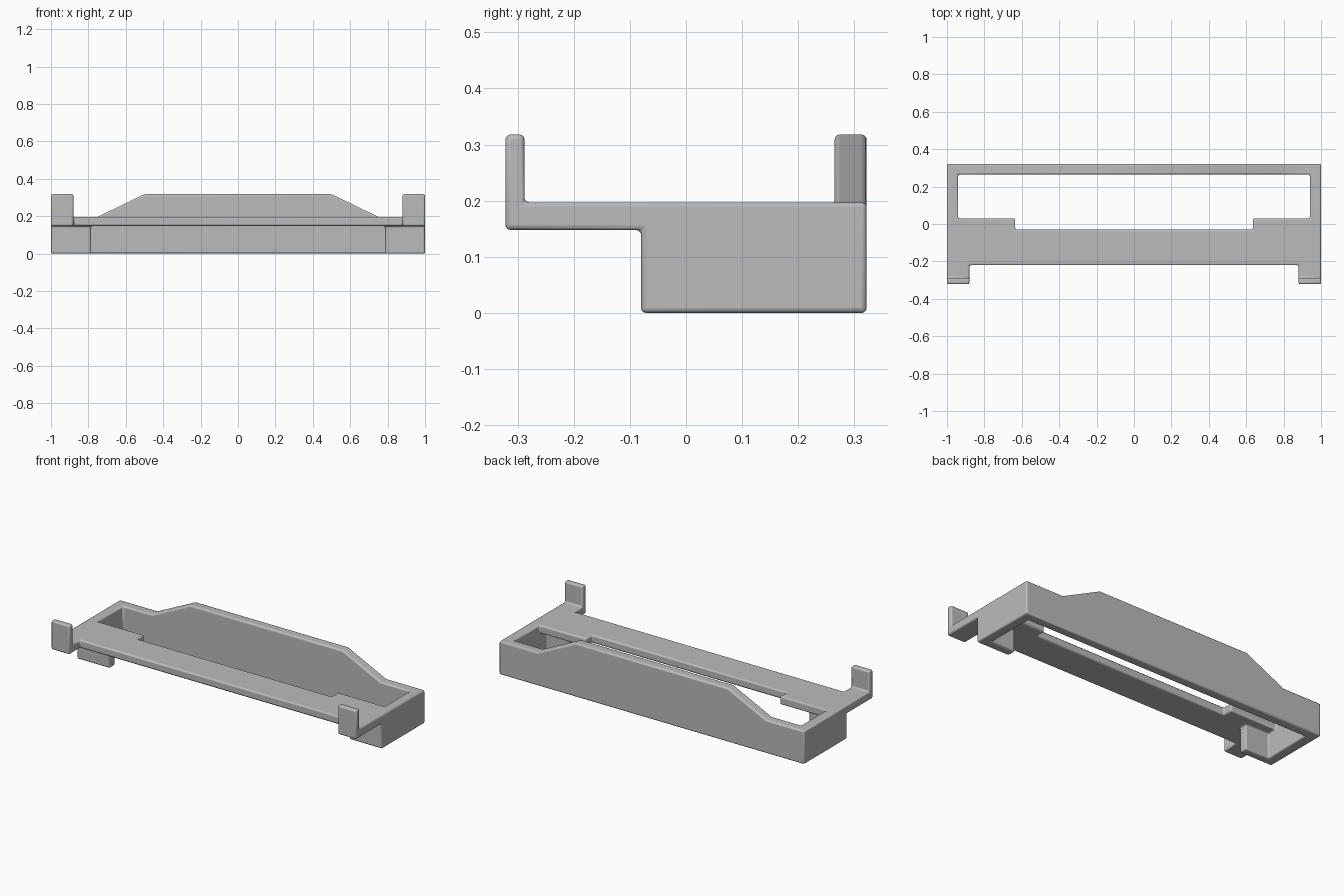
import bpy, bmesh
from mathutils import Vector

cube = bpy.data.objects.get("Cube")
if cube:
    bpy.data.objects.remove(cube)

mat = bpy.data.materials.new("plain grey")
mat.use_nodes = True
GREY = (0.5, 0.5, 0.5, 1)
mat.diffuse_color = GREY
mat.node_tree.nodes["Principled BSDF"].inputs["Base Color"].default_value = GREY

# Heights: underside of plate, top of plate, top of hooks and back wall
PLATE, TOP, PEAK = 0.148, 0.197, 0.318
BACK, FRONT = 0.322, -0.322

# Boxes of the right half (x0, x1, y0, y1, z0, z1), mirrored to the left
boxes = [
    (0, 1, -0.22, -0.03, PLATE, TOP),            # plate
    (0.635, 1, -0.22, 0.03, PLATE, TOP),         # end tab
    (0.94, 1, -0.08, BACK, 0, TOP),              # side wall
    (0.785, 1, -0.08, -0.03, 0, PLATE),          # front lip
    (0, 1, 0.265, BACK, 0, TOP),                 # back wall
    (0, 0.75, 0.265, BACK, TOP, PEAK),           # raised back wall
    (0.88, 1, FRONT, -0.22, PLATE, TOP),         # arm
    (0.88, 1, FRONT, -0.288, TOP, PEAK),         # hook
]
boxes += [(-b[1], -b[0]) + b[2:] for b in boxes]

# Grid lines taken from the boxes, plus the start of the slopes
lines = [sorted({v for b in boxes for v in b[2 * a:2 * a + 2]}) for a in range(3)]
lines[0] = sorted(set(lines[0]) | {-0.5, 0.5})


def solid(cell):
    """True when the grid cell lies inside any box."""
    mid = []
    for a, i in enumerate(cell):
        if i < 0 or i >= len(lines[a]) - 1:
            return False
        mid.append((lines[a][i] + lines[a][i + 1]) / 2)
    return any(all(b[2 * a] < mid[a] < b[2 * a + 1] for a in range(3)) for b in boxes)


# One joined skin: a face wherever a solid cell meets an empty one
bm = bmesh.new()
verts = {}


def vert(key):
    if key not in verts:
        verts[key] = bm.verts.new([lines[a][key[a]] for a in range(3)])
    return verts[key]


for i in range(len(lines[0]) - 1):
    for j in range(len(lines[1]) - 1):
        for k in range(len(lines[2]) - 1):
            cell = (i, j, k)
            if not solid(cell):
                continue
            for a in range(3):
                for side in (0, 1):
                    near = list(cell)
                    near[a] += 2 * side - 1
                    if solid(near):
                        continue
                    u, w = (a + 1) % 3, (a + 2) % 3
                    ring = []
                    for du, dw in ((0, 0), (1, 0), (1, 1), (0, 1)):
                        key = list(cell)
                        key[a] += side
                        key[u] += du
                        key[w] += dw
                        ring.append(vert(tuple(key)))
                    bm.faces.new(ring if side else ring[::-1])

# Slope the raised wall down to the rim, straight from 0.5 to 0.75
for v in bm.verts:
    if v.co.y > 0.2 and v.co.z > TOP + 0.01 and abs(v.co.x) > 0.5:
        t = (abs(v.co.x) - 0.5) / 0.25
        v.co.z = PEAK + (TOP - PEAK) * min(t, 1)
bmesh.ops.remove_doubles(bm, verts=bm.verts, dist=0.0005)
bmesh.ops.dissolve_limit(bm, angle_limit=0.01, verts=bm.verts, edges=bm.edges)
bmesh.ops.recalc_face_normals(bm, faces=bm.faces)

mesh = bpy.data.meshes.new("mounting_frame")
bm.to_mesh(mesh)
bm.free()
frame = bpy.data.objects.new("mounting_frame", mesh)
bpy.context.collection.objects.link(frame)
mesh.materials.append(mat)

# Small rounded edges
bevel = frame.modifiers.new("rounded edges", 'BEVEL')
bevel.width = 0.009
bevel.segments = 3
bevel.limit_method = 'ANGLE'
bevel.angle_limit = 0.6

bpy.context.view_layer.objects.active = frame
frame.select_set(True)
bpy.ops.object.shade_smooth_by_angle(angle=0.6)
bpy.ops.object.modifier_move_to_index(modifier="rounded edges", index=0)
